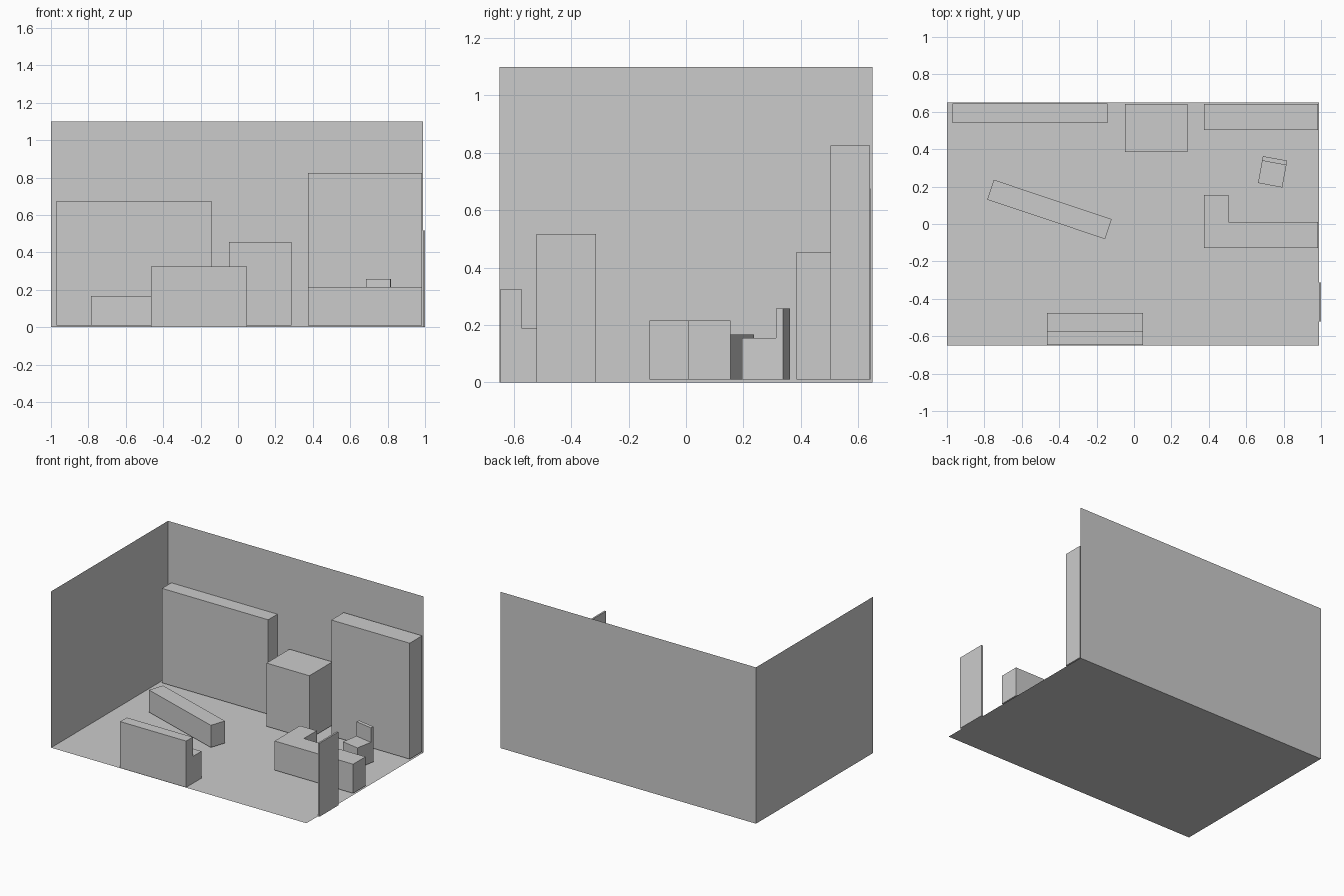
import bpy, math
from mathutils import Matrix, Vector

if "Cube" in bpy.data.objects:
    bpy.data.objects.remove(bpy.data.objects["Cube"])


def mesh_object(name, verts, faces):
    mesh = bpy.data.meshes.new(name)
    mesh.from_pydata(verts, [], faces)
    mesh.update()
    obj = bpy.data.objects.new(name, mesh)
    bpy.context.collection.objects.link(obj)
    return obj


def prism(name, profile, direction, matrix=Matrix()):
    """Extrude a closed 3D profile (counter-clockwise about direction)."""
    d = Vector(direction)
    n = len(profile)
    base = [Vector(p) for p in profile]
    verts = [matrix @ v for v in base + [v + d for v in base]]
    faces = [list(range(n))[::-1], list(range(n, 2 * n))]
    faces += [[i, (i + 1) % n, n + (i + 1) % n, n + i] for i in range(n)]
    return mesh_object(name, verts, faces)


def box(name, x0, x1, y0, y1, z0, z1, matrix=Matrix()):
    return prism(name, [(x0, y0, z0), (x1, y0, z0), (x1, y1, z0), (x0, y1, z0)],
                 (0, 0, z1 - z0), matrix)


def placed(x, y, degrees):
    return Matrix.Translation((x, y, 0)) @ Matrix.Rotation(math.radians(degrees), 4, 'Z')


L, R, F, B, H = -1.0, 0.988, -0.65, 0.65, 1.10
Z = 0.01  # furniture rests just above the floor

# Room shell: single-sided sheets
mesh_object("floor", [(L, F, 0), (R, F, 0), (R, B, 0), (L, B, 0)], [(0, 1, 2, 3)])
mesh_object("back_wall", [(L, B, 0), (R, B, 0), (R, B, H), (L, B, H)], [(0, 1, 2, 3)])
mesh_object("left_wall", [(L, F, 0), (L, B, 0), (L, B, H), (L, F, H)], [(0, 1, 2, 3)])

# Door panel on the open right side
box("door", R, 1.0, -0.522, -0.313, 0, 0.517)

# Tall furniture along the back wall
box("wide_cabinet", -0.97, -0.143, 0.54, 0.643, Z, 0.675)
box("middle_cabinet", -0.048, 0.286, 0.385, 0.641, Z, 0.455)
box("tall_shelf", 0.374, 0.985, 0.503, 0.641, Z, 0.826)

# L-shaped desk
prism("desk", [(0.374, -0.127, Z), (0.985, -0.127, Z), (0.985, 0.011, Z),
               (0.505, 0.011, Z), (0.505, 0.155, Z), (0.374, 0.155, Z)], (0, 0, 0.205))

# Turned chair: seat block with a thin backrest, one side profile
prism("chair", [(-0.066, -0.073, Z), (-0.066, 0.073, Z), (-0.066, 0.073, 0.257),
                (-0.066, 0.048, 0.257), (-0.066, 0.048, 0.155), (-0.066, -0.073, 0.155)][::-1],
      (0.132, 0, 0), placed(0.741, 0.279, -10.5))

# Sofa: high back facing the room
prism("sofa", [(-0.465, -0.647, 0), (-0.465, -0.475, 0), (-0.465, -0.475, 0.189),
               (-0.465, -0.573, 0.189), (-0.465, -0.573, 0.326), (-0.465, -0.647, 0.326)],
      (0.514, 0, 0))

# Angled low bench
box("bench", -0.332, 0.332, -0.056, 0.056, Z, 0.166, placed(-0.452, 0.078, -18.5))

# Consistent outward normals on the solid parts
import bmesh
for obj in bpy.data.objects:
    if len(obj.data.polygons) > 1:
        bm = bmesh.new()
        bm.from_mesh(obj.data)
        bmesh.ops.recalc_face_normals(bm, faces=bm.faces)
        bm.to_mesh(obj.data)
        bm.free()
